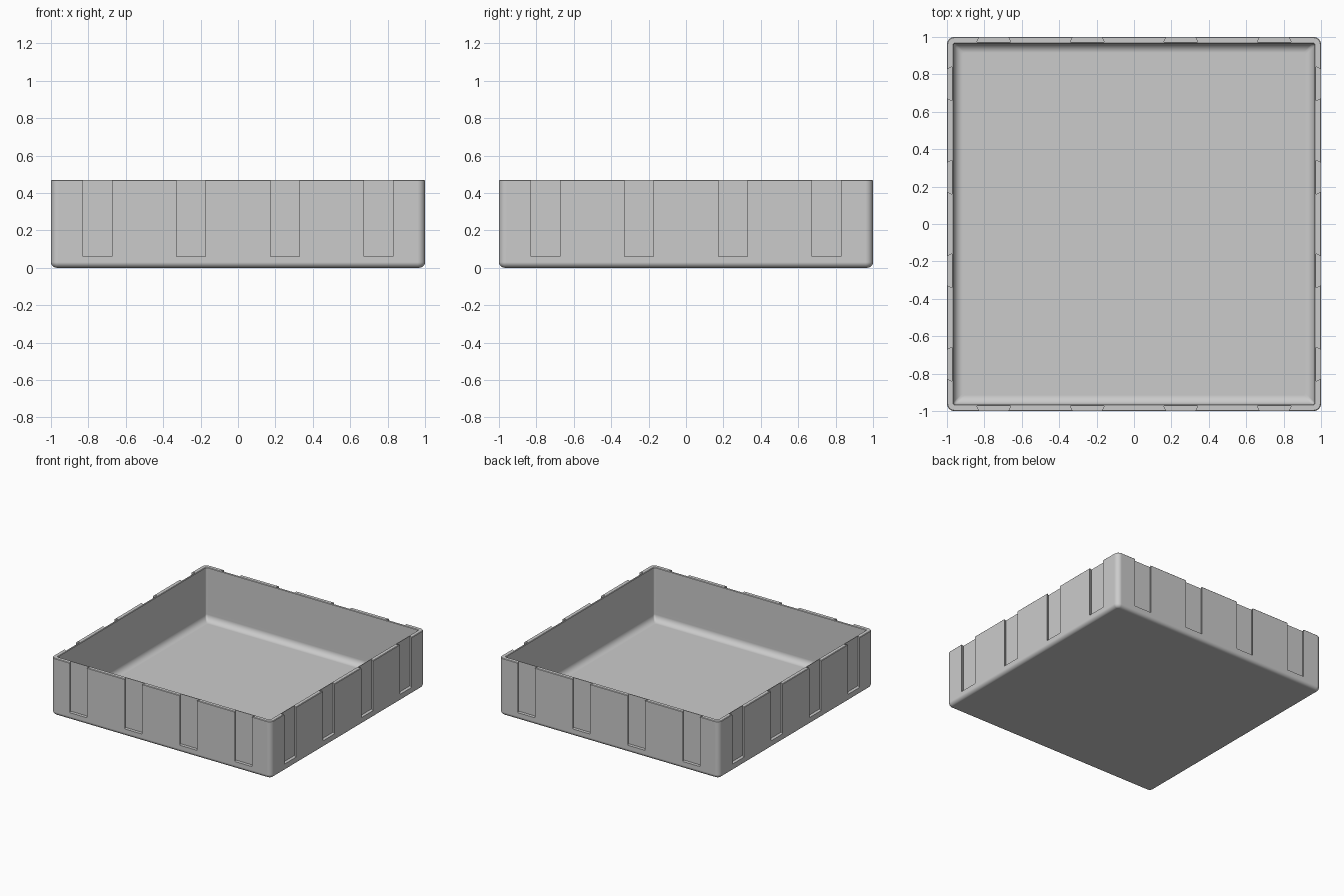
import bpy, bmesh
from math import sin, cos, pi
from mathutils import Matrix, Vector

cube = bpy.data.objects.get("Cube")
if cube:
    bpy.data.objects.remove(cube, do_unlink=True)

HEIGHT, WALL, FLOOR = 0.47, 0.035, 0.035
CORNER, FOOT, COVE, LIP = 0.04, 0.03, 0.05, 0.004
SLOT_Z, SLOT_DEPTH, SLOT_OPEN, SLOT_WIDE = 0.06, 0.026, 0.0775, 0.09
STEPS = 6

grey = bpy.data.materials.new("plain grey")
grey.use_nodes = True
colour = (0.6, 0.6, 0.6, 1)
grey.diffuse_color = colour
grey.node_tree.nodes["Principled BSDF"].inputs["Base Color"].default_value = colour


def new_object(name, bm):
    bmesh.ops.recalc_face_normals(bm, faces=bm.faces)
    mesh = bpy.data.meshes.new(name)
    bm.to_mesh(mesh)
    bm.free()
    mesh.materials.append(grey)
    obj = bpy.data.objects.new(name, mesh)
    bpy.context.collection.objects.link(obj)
    return obj


def ring(bm, half, radius, z):
    """Rounded square loop of vertices."""
    verts = []
    for k in range(4):
        turn = Matrix.Rotation(k * pi / 2, 3, 'Z')
        for i in range(STEPS + 1):
            a = i * pi / 2 / STEPS
            c = half - radius
            verts.append(bm.verts.new(turn @ Vector((c + radius * cos(a), c + radius * sin(a), z))))
    return verts


# Tray wall section, from the underside, over the rim, to the inner floor
inner = 1 - WALL
arc = [i * pi / 2 / STEPS for i in range(STEPS + 1)]
section = [(1 - FOOT * (1 - sin(a)), CORNER - FOOT * (1 - sin(a)), FOOT * (1 - cos(a))) for a in arc]
section += [(1, CORNER, HEIGHT - LIP), (1 - LIP, CORNER - LIP, HEIGHT),
            (inner + LIP, 0.012 + LIP, HEIGHT), (inner, 0.012, HEIGHT - LIP)]
section += [(inner - COVE * (1 - cos(a)), 0.012, FLOOR + COVE * (1 - sin(a))) for a in arc]

bm = bmesh.new()
loops = [ring(bm, *s) for s in section]
for low, high in zip(loops, loops[1:]):
    for i in range(len(low)):
        j = (i + 1) % len(low)
        bm.faces.new((low[i], low[j], high[j], high[i]))
bm.faces.new(loops[0])
bm.faces.new(loops[-1])
tray = new_object("tray", bm)

# Dovetail slots, four on each side, open at the rim
bm = bmesh.new()
outline = [(-SLOT_OPEN, -1.05), (SLOT_OPEN, -1.05), (SLOT_OPEN, -1),
           (SLOT_WIDE, SLOT_DEPTH - 1), (-SLOT_WIDE, SLOT_DEPTH - 1), (-SLOT_OPEN, -1)]
for side in range(4):
    turn = Matrix.Rotation(side * pi / 2, 3, 'Z')
    for x in (-0.75, -0.25, 0.25, 0.75):
        base = bm.faces.new([bm.verts.new(turn @ Vector((x + u, v, SLOT_Z))) for u, v in outline])
        top = bmesh.ops.extrude_face_region(bm, geom=[base])["geom"]
        bmesh.ops.translate(bm, vec=(0, 0, HEIGHT),
                            verts=[g for g in top if isinstance(g, bmesh.types.BMVert)])
cutter = new_object("slot_cutter", bm)
cutter.hide_render = True

cut = tray.modifiers.new("slots", 'BOOLEAN')
cut.operation = 'DIFFERENCE'
cut.solver = 'EXACT'
cut.object = cutter
graph = bpy.context.evaluated_depsgraph_get()
mesh = bpy.data.meshes.new_from_object(tray.evaluated_get(graph))
tray.modifiers.clear()
tray.data = mesh
bpy.data.objects.remove(cutter, do_unlink=True)

# Smooth rounded edges, crisp slots
bpy.ops.object.select_all(action='DESELECT')
tray.select_set(True)
bpy.context.view_layer.objects.active = tray
bpy.ops.object.shade_smooth_by_angle(angle=pi / 6)
weighted = tray.modifiers.new("weighted normals", 'WEIGHTED_NORMAL')
weighted.keep_sharp = True
